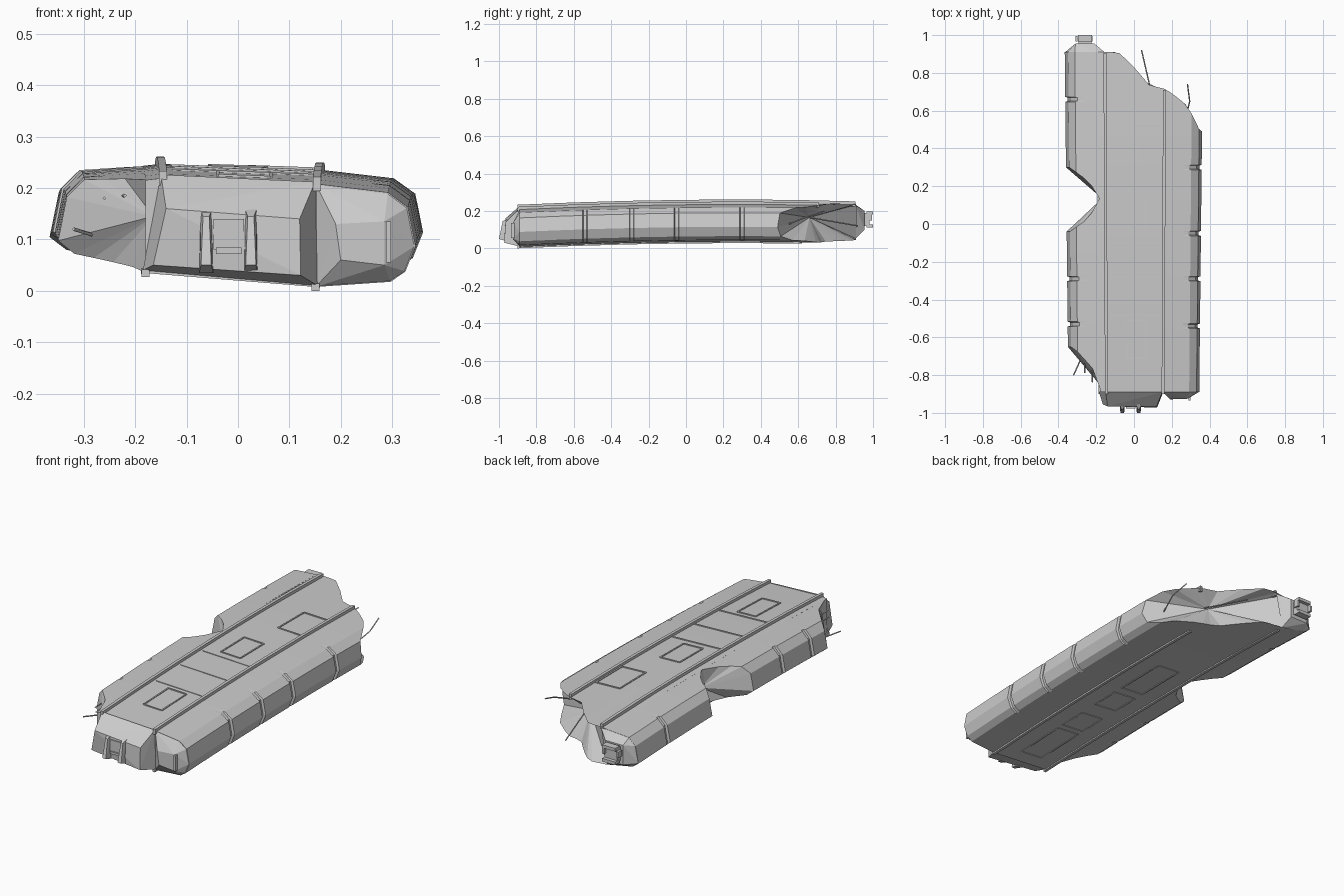
import bpy, bmesh
from mathutils import Vector

if "Cube" in bpy.data.objects:
    bpy.data.objects.remove(bpy.data.objects["Cube"])


def finish(name, bm):
    bmesh.ops.recalc_face_normals(bm, faces=bm.faces)
    me = bpy.data.meshes.new(name)
    bm.to_mesh(me)
    bm.free()
    ob = bpy.data.objects.new(name, me)
    bpy.context.collection.objects.link(ob)
    return ob


def warp(x, y, z):
    # the wreck sags at the bow and widens slightly toward the stern
    sag = 0.028 * ((0.3 - y) / 1.2) ** 2 if y < 0.3 else 0.01 * ((y - 0.3) / 0.6) ** 2
    return Vector((x * (1 + 0.03 * y), y, z - sag))


def interp(table, x):
    if x <= table[0][0]:
        return table[0][1]
    for (a, ya), (b, yb) in zip(table, table[1:]):
        if x <= b:
            return ya + (yb - ya) * (x - a) / (b - a)
    return table[-1][1]


def densify(prof, step=0.04):
    out = []
    for (x0, z0), (x1, z1) in zip(prof, prof[1:]):
        n = max(1, round(abs(x1 - x0) / step))
        out += [(x0 + (x1 - x0) * i / n, z0 + (z1 - z0) * i / n) for i in range(n)]
    return out + [prof[-1]]


def loft(name, prof, front, back, ys, grooves, tip_front=None, tip_back=None, inner_wall=False):
    """Plating lofted along y; torn ends follow a plan outline and fan to a tip."""
    pts = densify(prof)
    mids = [(y, 1) for y in ys]
    for g in grooves:
        mids += [(g - .013, 1), (g - .009, .965), (g + .009, .965), (g + .013, 1)]
    rows = [[(x, interp(front, x), z) for x, z in pts]]
    for y, k in sorted(mids):
        rows.append([(x * (k if abs(x) > 0.29 else 1), y, z) for x, z in pts])
    rows.append([(x, interp(back, x), z) for x, z in pts])
    bm = bmesh.new()
    rings = [[bm.verts.new(warp(*p)) for p in r] for r in rows]
    n = len(pts)
    walls = []
    for a, b in zip(rings, rings[1:]):
        for i in range(n):
            j = (i + 1) % n
            f = bm.faces.new((a[i], a[j], b[j], b[i]))
            if j == 0:
                walls.append(f)
    for ring, tip in ((rings[0], tip_front), (rings[-1], tip_back)):
        if tip is None:
            bm.faces.new(ring)
        else:
            t = bm.verts.new(tip)
            for i in range(n):
                bm.faces.new((ring[i], ring[(i + 1) % n], t))
    bmesh.ops.recalc_face_normals(bm, faces=bm.faces)
    if not inner_wall:
        bmesh.ops.delete(bm, geom=walls, context='FACES_ONLY')
        me = bpy.data.meshes.new(name)
        bm.to_mesh(me)
        bm.free()
        bpy.context.collection.objects.link(bpy.data.objects.new(name, me))
    else:
        finish(name, bm)


def solid(name, pts):
    bm = bmesh.new()
    vs = [bm.verts.new(p) for p in pts]
    bmesh.ops.convex_hull(bm, input=vs)
    bmesh.ops.dissolve_limit(bm, angle_limit=0.03, verts=bm.verts, edges=bm.edges)
    return finish(name, bm)


def box(name, c, s):
    return solid(name, [(c[0] + i * s[0] / 2, c[1] + j * s[1] / 2, c[2] + k * s[2] / 2)
                        for i in (-1, 1) for j in (-1, 1) for k in (-1, 1)])


def beams(name, paths, w, h):
    bm = bmesh.new()
    for path in paths:
        rings = []
        for i, p in enumerate(path):
            d = path[min(i + 1, len(path) - 1)] - path[max(i - 1, 0)]
            s = d.cross(Vector((0, 0, 1))).normalized() * w / 2
            u = Vector((0, 0, h / 2))
            rings.append([bm.verts.new(q) for q in (p - s - u, p + s - u, p + s + u, p - s + u)])
        for a, b in zip(rings, rings[1:]):
            for i in range(4):
                bm.faces.new((a[i], a[(i + 1) % 4], b[(i + 1) % 4], b[i]))
        bm.faces.new(rings[0])
        bm.faces.new(rings[-1])
    finish(name, bm)


def top(x, y):
    return warp(x, y, 0.247 - 0.036 * (x + 0.15))


def under(x, y):
    return warp(x, y, 0.062 - 0.0794 * (x + 0.185))


def frame(surf, x0, x1, y0, y1):
    c = [surf(x0, y0), surf(x1, y0), surf(x1, y1), surf(x0, y1)]
    return [[c[i], c[(i + 1) % 4]] for i in range(4)]


# Main hull: centre deck and right side, torn at the stern
hull = [(-.185, .243), (-.15, .247), (.155, .236), (.3, .219), (.34, .19), (.355, .115),
        (.335, .065), (.305, .045), (.155, .035), (-.185, .062)]
stern = [(-.08, .91), (0, .83), (.08, .735), (.16, .715), (.2, .69), (.285, .62), (.33, .51), (.355, .49)]
loft("main_hull", hull, [(0, -.89)], stern, [-.7, -.42, -.17, .12, .46],
     [-.54, -.29, -.05, .3], tip_back=(.08, .66, .165), inner_wall=True)

# Left side plating, in two pieces either side of the bite
wing = [(-.185, .062), (-.21, .07), (-.325, .09), (-.357, .115), (-.34, .2), (-.305, .235), (-.185, .243)]
loft("left_rear_side", wing, [(-.34, .3), (-.27, .25), (-.2, .18), (-.185, .14)],
     [(0, .91)], [.45], [.66], tip_front=(-.175, .14, .145))
loft("left_front_side", wing, [(-.34, -.65), (-.3, -.68), (-.22, -.77), (-.185, -.87)],
     [(-.34, -.04), (-.24, .03), (-.185, .13)], [-.4, -.15], [-.53, -.29],
     tip_front=(-.165, -.87, .145), tip_back=(-.175, .13, .145))

# Bow block and right nose
solid("bow_block", [(-.185, -.89, .04), (-.15, -.89, .226), (.15, -.89, .212), (.155, -.89, .01),
                    (-.14, -.965, .16), (.12, -.965, .14), (.122, -.972, .03), (-.165, -.955, .05)])
solid("right_nose", [warp(x, -.888, z) for x, z in hull[2:9]] +
      [(.19, -.928, .13), (.285, -.925, .135), (.285, -.925, .05), (.2, -.928, .06)])
for x in (-.062, .025):
    solid("bow_fin", [(x + s * w, y, z) for s in (-1, 1) for y, z, w in
                      ((-.95, .16, .012), (-.98, .145, .006), (-1.0, .05, .01), (-.95, .035, .014))])
box("bow_louver", (-.018, -.972, .078), (.05, .012, .012))
box("bow_panel", (-.018, -.962, .11), (.06, .016, .06))
box("nose_rib", (.293, -.922, .095), (.01, .025, .08))

# Stern stub with docking clamp
solid("stern_stub", [warp(x, .908, z) for x, z in wing + [(-.15, .24)]] +
      [(x, .955, z) for x in (-.31, -.21) for z in (.1, .2)])
box("clamp_body", (-.26, .967, .155), (.07, .03, .07))
for z in (.12, .19):
    box("clamp_jaw", (-.26, .982, z), (.075, .036, .016))
for x in (-.305, -.225):
    box("clamp_prong", (x, .98, .165), (.012, .03, .03))

# Long rails above and below
run = [-.9, -.6, -.3, 0, .3, .6]
beams("deck_rails", [[top(-.15, y) for y in run + [.905]], [top(.158, y) for y in run + [.71]]], .015, .028)
beams("keel_rails", [[under(-.185, y) for y in run + [.88]], [under(.155, y) for y in run + [.62]]], .015, .014)

# Deck hatches and seams
beams("deck_hatches", frame(top, .012, .145, .31, .52) + frame(top, -.055, .055, -.06, .13) +
      frame(top, -.04, .065, -.71, -.51), .007, .008)
beams("deck_seams", [[top(-.13, y), top(.15, y)] for y in (-.1, -.28, -.48)], .008, .006)

# Belly hatches
belly = []
for y, d in ((-.67, .28), (-.42, .15), (-.17, .15), (.1, .28)):
    belly += frame(under, -.085, .045, y - d / 2, y + d / 2)
beams("belly_hatches", belly, .007, .006)

# Torn spars sticking out of the broken ends
for path in ([(.1, .66, .165), (.04, .92, .12)],
             [(.27, .55, .13), (.295, .65, .17), (.283, .74, .2)],
             [(-.27, -.69, .105), (-.32, -.8, .12)],
             [(-.26, -.7, .18), (-.26, -.79, .18)],
             [(-.225, -.74, .185), (-.22, -.84, .185)]):
    cu = bpy.data.curves.new("torn_spar", 'CURVE')
    cu.dimensions = '3D'
    cu.bevel_depth = .0035
    cu.bevel_resolution = 0
    cu.use_fill_caps = True
    sp = cu.splines.new('POLY')
    sp.points.add(len(path) - 1)
    for p, c in zip(sp.points, path):
        p.co = (*c, 1)
    bpy.context.collection.objects.link(bpy.data.objects.new("torn_spar", cu))
